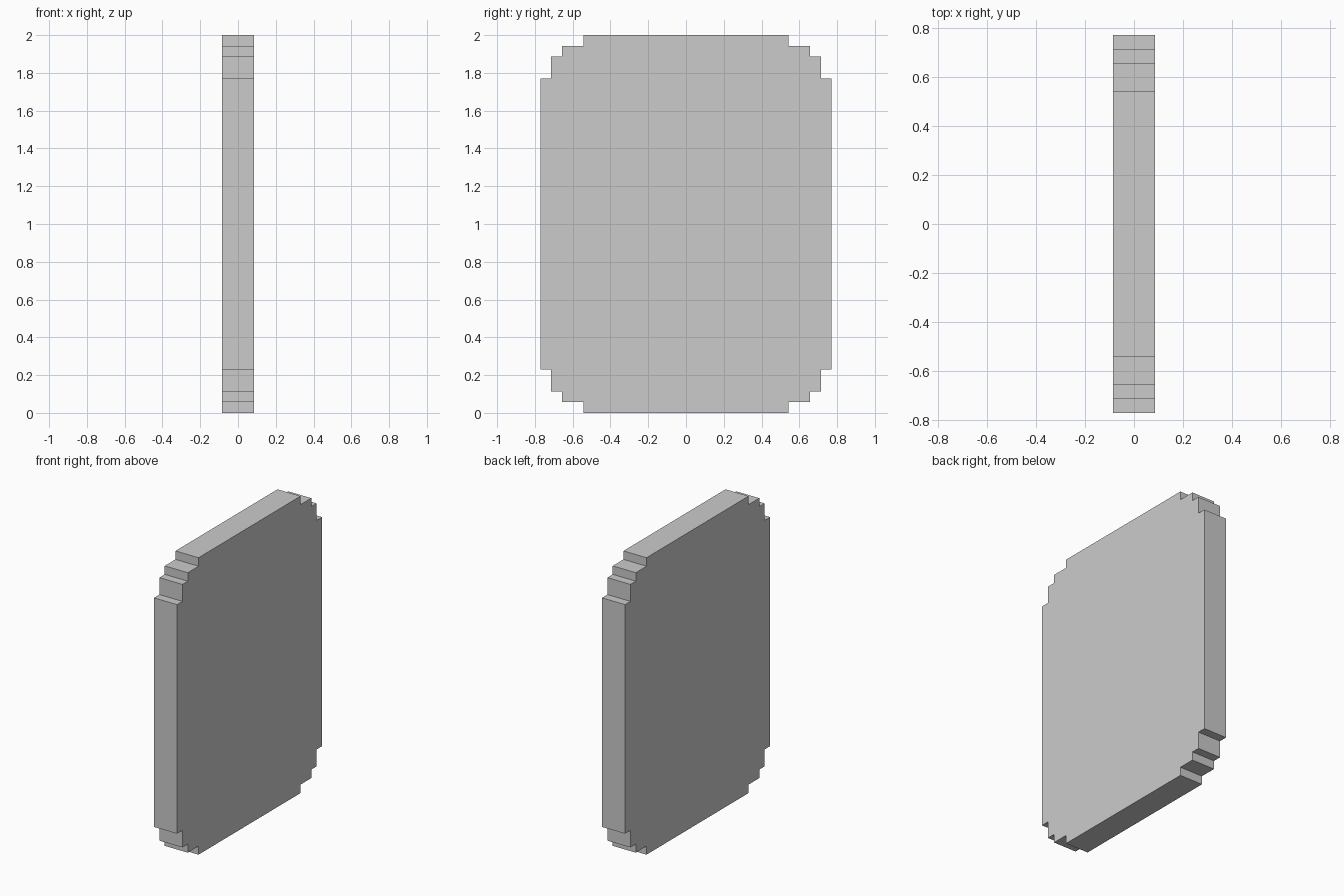
import bpy
import bmesh

if "Cube" in bpy.data.objects:
    bpy.data.objects.remove(bpy.data.objects["Cube"])

U = 2 / 35          # one stair-step unit of the blocky outline
HALF_THICK = 1.5 * U

# Upper right quarter of the outline (y, z from centre), in step units
quarter = [(13.5, 13.5), (12.5, 13.5), (12.5, 15.5), (11.5, 15.5),
           (11.5, 16.5), (9.5, 16.5), (9.5, 17.5)]

# Mirror the quarter into a closed outline
half = quarter + [(-y, z) for y, z in reversed(quarter)]
outline = half + [(-y, -z) for y, z in half]

# Stepped-corner slab, extruded along x
bm = bmesh.new()
face = bm.faces.new([bm.verts.new((-HALF_THICK, y * U, z * U + 1)) for y, z in outline])
extruded = bmesh.ops.extrude_face_region(bm, geom=[face])
verts = [v for v in extruded["geom"] if isinstance(v, bmesh.types.BMVert)]
bmesh.ops.translate(bm, verts=verts, vec=(2 * HALF_THICK, 0, 0))
bmesh.ops.recalc_face_normals(bm, faces=bm.faces)

mesh = bpy.data.meshes.new("stepped_panel")
bm.to_mesh(mesh)
bm.free()
bpy.context.collection.objects.link(bpy.data.objects.new("stepped_panel", mesh))
